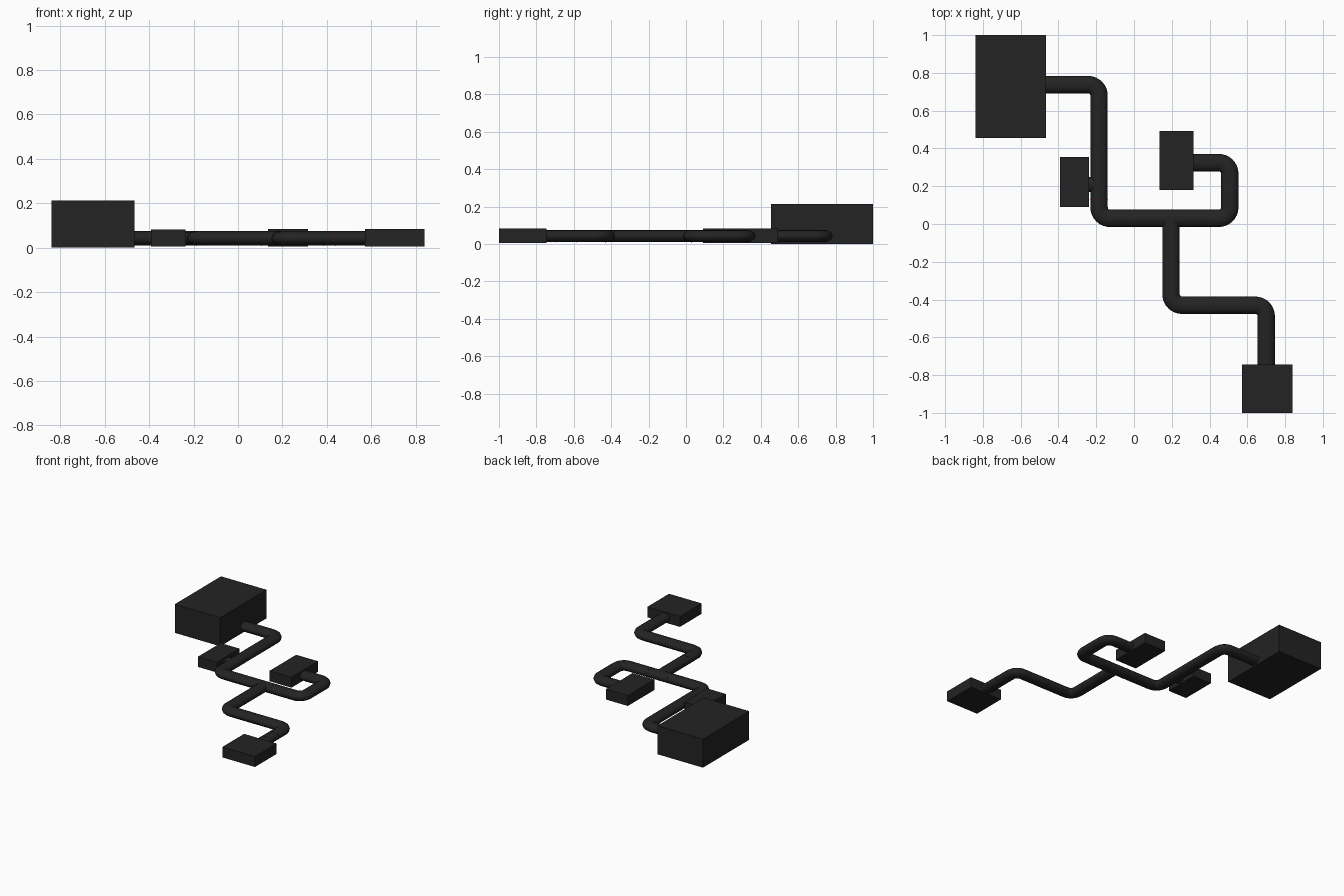
import bpy, math
from mathutils import Vector

if "Cube" in bpy.data.objects:
    bpy.data.objects.remove(bpy.data.objects["Cube"])


def material(name, rgb):
    m = bpy.data.materials.new(name)
    m.diffuse_color = (*rgb, 1)
    m.use_nodes = True
    m.node_tree.nodes["Principled BSDF"].inputs["Base Color"].default_value = m.diffuse_color
    return m


BLACK = material("charcoal black", (0.017, 0.017, 0.017))
RED = material("dark red", (0.06, 0.008, 0.008))
PIPE_Z, HALF_W, HALF_H = 0.042, 0.046, 0.033


def box(name, x0, x1, y0, y1, z0, z1):
    bpy.ops.mesh.primitive_cube_add(size=1, location=((x0 + x1) / 2, (y0 + y1) / 2, (z0 + z1) / 2))
    o = bpy.context.object
    o.name = name
    o.scale = (x1 - x0, y1 - y0, z1 - z0)
    o.data.materials.append(BLACK)


def rounded(path, r=0.058, steps=8):
    """Replace each right-angle corner of a path with an arc."""
    pts = [Vector(p) for p in path]
    out = [pts[0]]
    for a, b, c in zip(pts, pts[1:], pts[2:]):
        u, v = (a - b).normalized(), (c - b).normalized()
        centre = b + (u + v) * r
        for i in range(steps + 1):
            t = math.pi / 2 * i / steps
            out.append(centre - v * r * math.cos(t) - u * r * math.sin(t))
    return out + [pts[-1]]


def pipe(name, path, half_w=HALF_W, mat=BLACK):
    cu = bpy.data.curves.new(name, "CURVE")
    cu.dimensions = "3D"
    cu.twist_mode = "Z_UP"
    cu.bevel_depth = half_w
    cu.bevel_resolution = 4
    cu.use_fill_caps = True
    pts = rounded(path)
    sp = cu.splines.new("POLY")
    sp.points.add(len(pts) - 1)
    for p, q in zip(sp.points, pts):
        p.co = (q.x, q.y, 0, 1)
    o = bpy.data.objects.new(name, cu)
    bpy.context.collection.objects.link(o)
    o.location.z = PIPE_Z
    o.scale.z = HALF_H / HALF_W        # slightly flattened section
    bpy.ops.object.select_all(action="DESELECT")
    o.select_set(True)
    bpy.context.view_layer.objects.active = o
    bpy.ops.object.convert(target="MESH")
    o = bpy.context.object
    o.data.materials.clear()
    o.data.materials.append(mat)
    bpy.ops.object.shade_smooth_by_angle(angle=math.radians(40))


# Boxes at the pipe ends
box("large_box", -0.84, -0.465, 0.455, 1.0, 0, 0.213)
box("side_box", -0.392, -0.237, 0.09, 0.355, 0.005, 0.082)
box("inner_box", 0.135, 0.315, 0.18, 0.492, 0.005, 0.083)
box("front_box", 0.572, 0.84, -1.0, -0.745, 0.005, 0.083)

# Pipe runs
pipe("main_pipe", [(-0.475, 0.738), (-0.185, 0.738), (-0.185, 0.03),
                   (0.507, 0.03), (0.507, 0.325), (0.305, 0.325)])
pipe("branch_pipe", [(0.196, 0.03), (0.196, -0.43), (0.70, -0.43), (0.70, -0.755)])
pipe("side_stub", [(-0.245, 0.21), (-0.185, 0.21)], 0.04)

# Hairline joint rings: x, y, direction along the pipe
JOINTS = [(0.105, 0.03, 0), (0.275, 0.03, 0), (0.385, 0.325, 0), (0.44, -0.43, 0),
          (0.70, -0.585, 1), (0.70, -0.69, 1), (-0.185, 0.13, 1), (0.196, -0.27, 1)]
for i, (x, y, d) in enumerate(JOINTS):
    dx, dy = (0, 0.0012) if d else (0.0012, 0)
    pipe(f"joint_ring_{i + 1}", [(x - dx, y - dy), (x + dx, y + dy)], HALF_W + 0.0008, RED)
